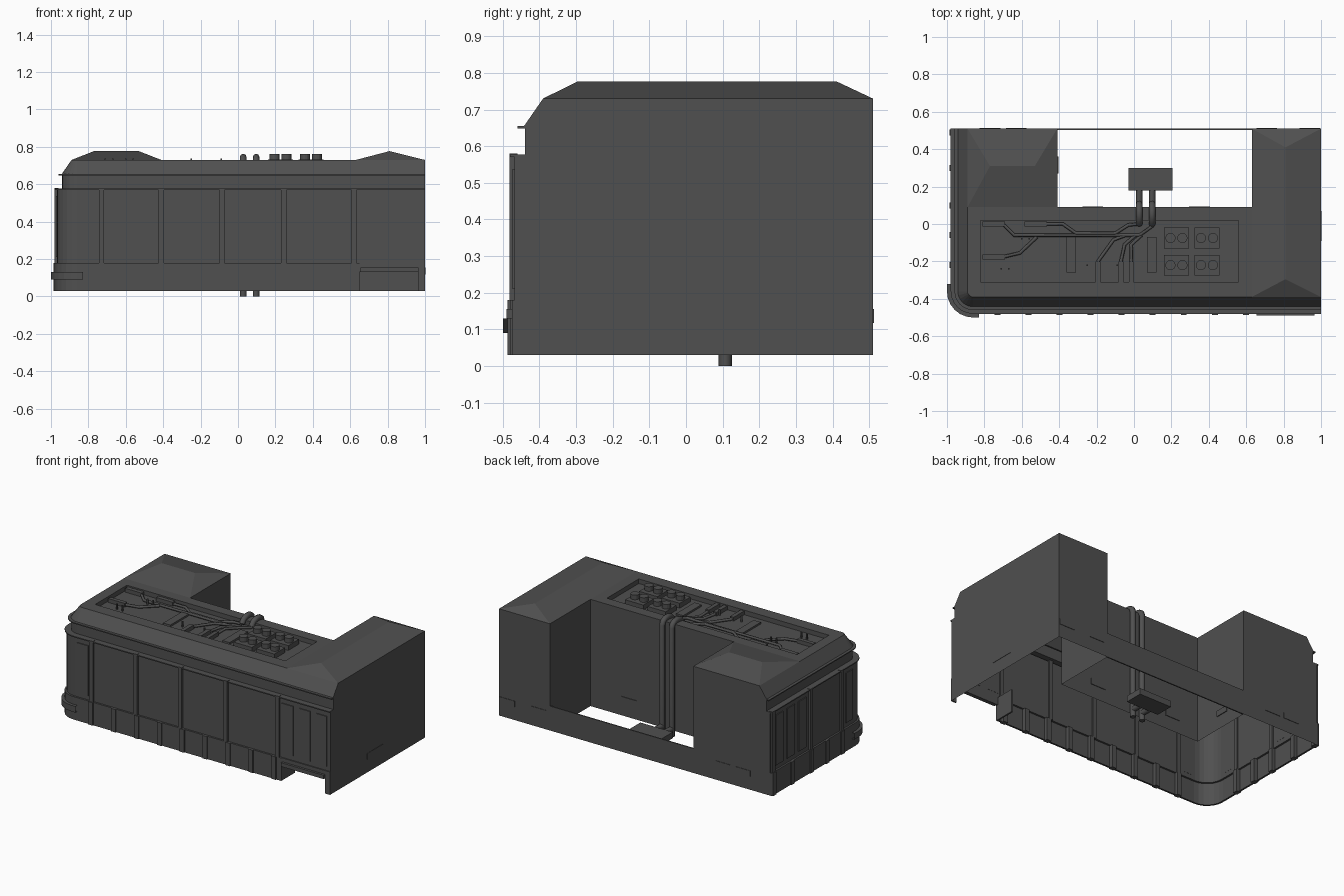
import bpy, bmesh, math
from mathutils import Vector

if "Cube" in bpy.data.objects:
    bpy.data.objects.remove(bpy.data.objects["Cube"])

mat = bpy.data.materials.new("dark_grey")
mat.diffuse_color = (0.08, 0.08, 0.08, 1)
mat.use_nodes = True
mat.node_tree.nodes["Principled BSDF"].inputs["Base Color"].default_value = mat.diffuse_color


def add(name, me):
    me.materials.clear()
    me.materials.append(mat)
    ob = bpy.data.objects.new(name, me)
    bpy.context.collection.objects.link(ob)
    return ob


def mesh(name, verts, faces):
    me = bpy.data.meshes.new(name)
    me.from_pydata([tuple(v) for v in verts], [], faces)
    return add(name, me)


def polys(name, items):
    """Flat faces, each given as (points, outward direction)."""
    verts, faces = [], []
    for pts, out in items:
        n = sum((Vector(pts[i]).cross(Vector(pts[(i + 1) % len(pts)]))
                 for i in range(len(pts))), Vector())
        if n.dot(Vector(out)) < 0:
            pts = pts[::-1]
        faces.append(range(len(verts), len(verts) + len(pts)))
        verts += pts
    return mesh(name, verts, [list(f) for f in faces])


def boxes(name, items):
    """Boxes given as (x0, x1, y0, y1, z0, z1)."""
    verts, faces = [], []
    for x0, x1, y0, y1, z0, z1 in items:
        k = len(verts)
        verts += [(x, y, z) for z in (z0, z1) for x, y in ((x0, y0), (x1, y0), (x1, y1), (x0, y1))]
        faces += [[k + i for i in f] for f in ((3, 2, 1, 0), (4, 5, 6, 7), (0, 1, 5, 4),
                                               (1, 2, 6, 5), (2, 3, 7, 6), (3, 0, 4, 7))]
    return mesh(name, verts, faces)


def tubes(name, paths, r, res=1):
    cu = bpy.data.curves.new(name, 'CURVE')
    cu.dimensions = '3D'
    cu.bevel_depth, cu.bevel_resolution, cu.use_fill_caps = r, res, True
    for p in paths:
        s = cu.splines.new('POLY')
        s.points.add(len(p) - 1)
        for q, c in zip(s.points, p):
            q.co = (*c, 1)
    tmp = bpy.data.objects.new("tmp", cu)
    bpy.context.collection.objects.link(tmp)
    bpy.context.view_layer.update()
    me = bpy.data.meshes.new_from_object(tmp.evaluated_get(bpy.context.evaluated_depsgraph_get()))
    bpy.data.objects.remove(tmp)
    return add(name, me)


def arc(d):
    """Rounded front left corner, inset by d."""
    r = 0.12 - d
    return [(-0.86 - r * math.cos(a), -0.36 - r * math.sin(a))
            for a in (math.pi / 2 * i / 6 for i in range(7))]


def sweep(name, profile, x_end=1.0, y_end=0.51):
    """Profile of (inset, z) run along the left side and the front."""
    verts, faces = [], []
    for d, z in profile:
        verts += [(x, y, z) for x, y in [(-0.98 + d, y_end)] + arc(d) + [(x_end, -0.48 + d)]]
    for j in range(len(profile) - 1):
        for i in range(8):
            a, b = j * 9 + i, (j + 1) * 9 + i
            faces.append((a, a + 1, b + 1, b))
    return mesh(name, verts, faces)


# Outer walls with ledges and sloping eave
wall = [(0.012, 0.18), (0.012, 0.57), (0, 0.57), (0, 0.577), (0.04, 0.577), (0.04, 0.648),
        (0.02, 0.648), (0.02, 0.655), (0.038, 0.655), (0.09, 0.73)]
sweep("outer_walls", wall)
sweep("base_band", [(0.012, 0.03), (0, 0.03), (0, 0.18), (0.012, 0.18)], 0.65)
sweep("corner_bumper", [(0, 0.09), (-0.02, 0.09), (-0.02, 0.13), (0, 0.13)], -0.83, -0.32)

# Service opening at the right end of the front
boxes("service_opening", [(0.64, 0.65, -0.48, -0.34, 0.03, 0.18), (0.65, 1, -0.475, -0.465, 0.13, 0.18),
                          (0.965, 1, -0.475, -0.465, 0.03, 0.13), (0.655, 0.965, -0.49, -0.475, 0.13, 0.155)])

# End, back and courtyard walls
side = [(0.012, 0.03)] + wall[1:]
polys("plain_walls", [
    ([(1, -0.48 + d, z) for d, z in side] + [(1, 0.51, 0.73), (1, 0.51, 0.03)], (1, 0, 0)),
    ([(-0.98 + d, 0.51, z) for d, z in side] + [(-0.41, 0.51, 0.73), (-0.41, 0.51, 0.03)], (0, 1, 0)),
    ([(0.63, 0.51, 0.03), (1, 0.51, 0.03), (1, 0.51, 0.73), (0.63, 0.51, 0.73)], (0, 1, 0)),
    ([(-0.41, 0.09, 0.03), (0.63, 0.09, 0.03), (0.63, 0.09, 0.73), (-0.41, 0.09, 0.73)], (0, 1, 0)),
    ([(0.63, 0.09, 0.03), (0.63, 0.51, 0.03), (0.63, 0.51, 0.73), (0.63, 0.09, 0.73)], (-1, 0, 0)),
    ([(-0.41, 0.09, 0.03), (-0.41, 0.51, 0.03), (-0.41, 0.51, 0.73), (-0.41, 0.09, 0.73)], (1, 0, 0))])
boxes("courtyard_low_wall", [(-0.41, 0.63, 0.502, 0.51, 0.03, 0.19)])

# Flat roof around a sunken equipment tray
T, F, up = 0.73, 0.70, (0, 0, 1)
x0, x1, y0, y1 = -0.82, 0.56, -0.31, 0.02
polys("flat_roof", [
    ([(x, y, T) for x, y in arc(0.09)] + [(0.63, -0.39, T), (x1, y0, T), (x0, y0, T)], up),
    ([(0.63, -0.39, T), (0.63, 0.09, T), (x1, y1, T), (x1, y0, T)], up),
    ([(0.63, 0.09, T), (-0.89, 0.09, T), (x0, y1, T), (x1, y1, T)], up),
    ([(-0.89, 0.09, T), (-0.89, -0.36, T), (x0, y0, T), (x0, y1, T)], up),
    ([(x0, y0, F), (x1, y0, F), (x1, y1, F), (x0, y1, F)], up),
    ([(x0, y0, F), (x1, y0, F), (x1, y0, T), (x0, y0, T)], (0, 1, 0)),
    ([(x0, y1, F), (x1, y1, F), (x1, y1, T), (x0, y1, T)], (0, -1, 0)),
    ([(x0, y0, F), (x0, y1, F), (x0, y1, T), (x0, y0, T)], (1, 0, 0)),
    ([(x1, y0, F), (x1, y1, F), (x1, y1, T), (x1, y0, T)], (-1, 0, 0))])


# Hipped roofs over both wings
def hip(name, x0, x1, y0, y1, a, b):
    c = [(x0, y0, T), (x1, y0, T), (x1, y1, T), (x0, y1, T)]
    if a[0] == b[0]:   # ridge runs along y
        f = [[c[0], c[1], a], [c[1], c[2], b, a], [c[2], c[3], b], [c[3], c[0], a, b]]
    else:              # ridge runs along x
        f = [[c[0], c[1], b, a], [c[1], c[2], b], [c[2], c[3], a, b], [c[3], c[0], a]]
    polys(name, [(p, up) for p in f])


hip("right_hip_roof", 0.63, 1, -0.39, 0.51, (0.81, -0.295, 0.777), (0.81, 0.41, 0.777))
hip("left_hip_roof", -0.89, -0.41, 0.09, 0.51, (-0.77, 0.31, 0.777), (-0.53, 0.31, 0.777))

# Pilasters and base blocks on the front and left side
front_x = [-0.73, -0.41, -0.085, 0.245, 0.62]
left_y = [0.49, 0.1, -0.22]
boxes("pilasters", [(x - 0.014, x + 0.014, -0.482, -0.46, 0.18, 0.58) for x in front_x] +
      [(-0.982, -0.96, y - 0.014, y + 0.014, 0.18, 0.58) for y in left_y])
block_x = [-0.73 + 0.166 * i for i in range(9)]
block_y = [0.49, 0.3, 0.1, -0.06, -0.22]
boxes("base_blocks", [(x - 0.016, x + 0.016, -0.487, -0.455, 0.03, 0.18) for x in block_x] +
      [(-0.987, -0.955, y - 0.016, y + 0.016, 0.03, 0.18) for y in block_y])

# Tall thin wall panels
boxes("wall_panels", [(a, b, -0.474, -0.467, 0.21, 0.537)
                      for a, b in ((-0.84, -0.755), (0.645, 0.73), (0.775, 0.855), (0.9, 0.975))] +
      [(-0.974, -0.967, a, b, 0.21, 0.537)
       for a, b in ((0.38, 0.46), (0.26, 0.34), (0.14, 0.22), (-0.34, -0.27))])

# Small vents low on the walls
boxes("low_vents", [(x - 0.055, x + 0.055, 0.505, 0.513, 0.117, 0.155) for x in (0.94, 0.71, -0.63, -0.77)] +
      [(x - 0.055, x + 0.055, 0.085, 0.094, 0.117, 0.155) for x in (0.35, -0.22)] +
      [(0.995, 1.002, -0.09, 0.07, 0.117, 0.155), (-0.415, -0.405, 0.27, 0.36, 0.117, 0.155)])

# Roof fan units
fans = [(x, y) for x in (0.227, 0.39) for y in (-0.075, -0.22)]
boxes("fan_boxes", [(x - 0.066, x + 0.066, y - 0.055, y + 0.055, F, 0.732) for x, y in fans])
bm = bmesh.new()
for x, y in fans:
    for s in (-0.032, 0.032):
        g = bmesh.ops.create_cone(bm, cap_ends=True, segments=16, radius1=0.027, radius2=0.027, depth=0.03)
        bmesh.ops.translate(bm, verts=g["verts"], vec=(x + s, y, 0.747))
me = bpy.data.meshes.new("fan_drums")
bm.to_mesh(me)
bm.free()
add("fan_drums", me)

# Thin roof pipes with end sleeves, upright rods and trays
runs = [[(-0.7, 0), (-0.64, -0.06), (0.03, -0.06), (0.1, -0.01), (0.1, 0.03)],
        [(-0.47, 0), (-0.38, 0), (-0.31, -0.05), (-0.1, -0.05), (-0.03, -0.005), (0.03, 0)],
        [(-0.7, -0.176), (-0.61, -0.155), (-0.52, -0.07)],
        [(-0.193, -0.2), (-0.11, -0.085), (-0.05, -0.062)],
        [(-0.07, -0.2), (-0.05, -0.11), (0.005, -0.062)],
        [(-0.015, -0.2), (-0.015, -0.11), (0.04, -0.06)]]
tubes("roof_pipes", [[(x, y, F + 0.01) for x, y in r] for r in runs], 0.009)
boxes("pipe_sleeves", [(x - 0.06, x + 0.06, y - 0.013, y + 0.013, F, F + 0.025)
                       for x, y in ((-0.75, 0), (-0.525, 0), (-0.75, -0.176))] +
      [(x - 0.013, x + 0.013, -0.31, -0.2, F, F + 0.025) for x in (-0.193, -0.07, -0.015)])
boxes("upright_rods", [(x - 0.004, x + 0.004, y - 0.004, y + 0.004, F, 0.738)
                       for x, y in ((-0.71, -0.24), (-0.67, -0.24), (-0.6, -0.08), (-0.56, -0.08),
                                    (-0.25, -0.22), (-0.09, -0.22))])
boxes("roof_trays", [(x - 0.026, x + 0.026, -0.26, -0.07, F, F + 0.012) for x in (-0.335, 0.095)])

# Large twin conduits over the roof edge down to the courtyard box
tubes("twin_conduits", [[(x, 0.0, 0.71), (x, 0.02, 0.735), (x, 0.05, 0.745), (x, 0.08, 0.743), (x, 0.1, 0.73),
                         (x, 0.107, 0.71), (x, 0.107, 0)] for x in (0.028, 0.097)] +
      [[(x, 0.107, 0.05), (x, 0.2, 0.05)] for x in (0.028, 0.097)], 0.018, 2)
boxes("courtyard_box", [(-0.03, 0.205, 0.18, 0.3, 0.03, 0.07)])
